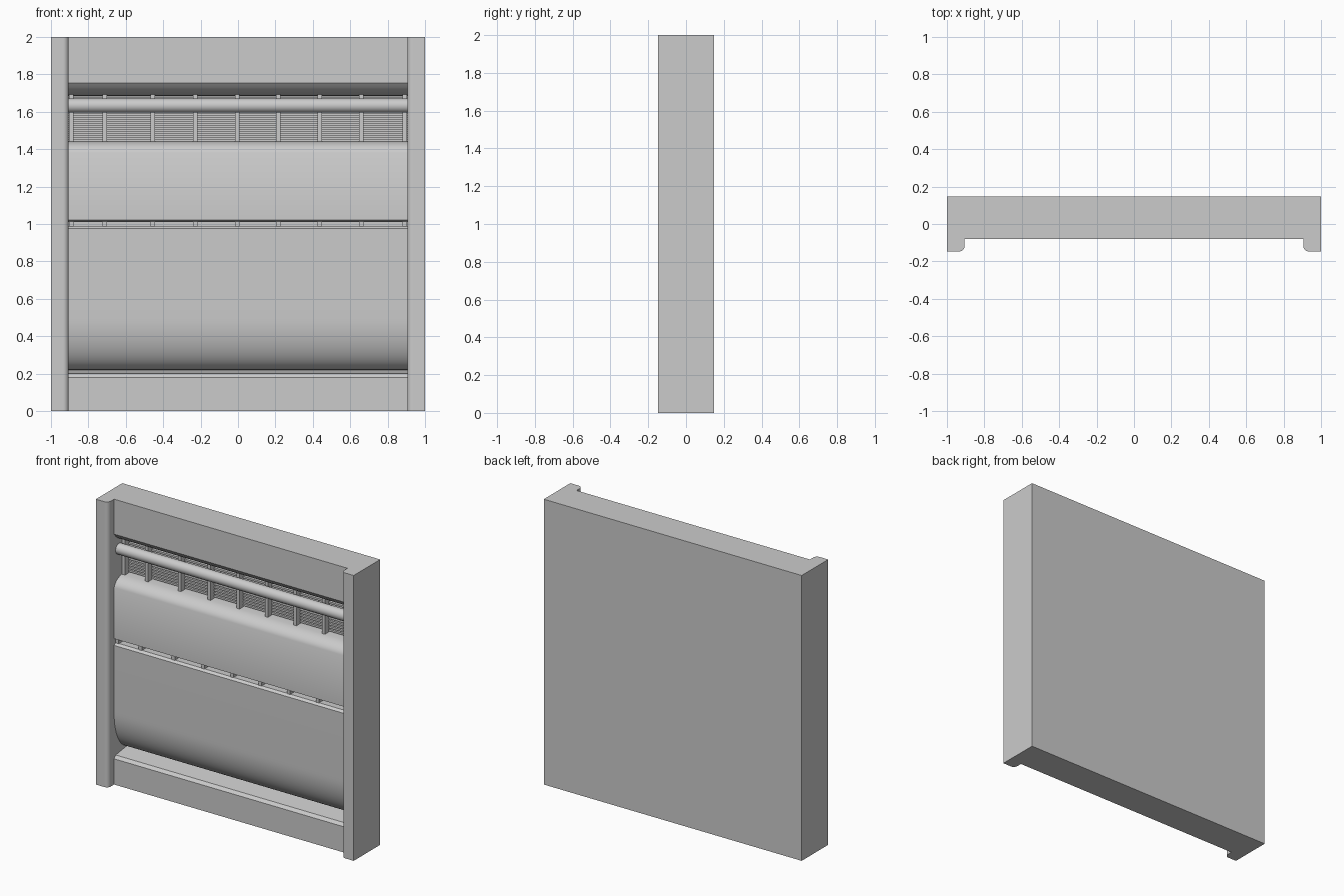
import bpy, bmesh, math
from mathutils import Vector

if "Cube" in bpy.data.objects:
    bpy.data.objects.remove(bpy.data.objects["Cube"])

INNER = 0.905      # half width of the opening between the pillars
FRONT, BACK = -0.147, 0.147
FACE = -0.08       # front plane of the wall


def finish(name, bm, angle=32):
    bmesh.ops.recalc_face_normals(bm, faces=bm.faces)
    mesh = bpy.data.meshes.new(name)
    bm.to_mesh(mesh)
    bm.free()
    ob = bpy.data.objects.new(name, mesh)
    bpy.context.collection.objects.link(ob)
    bpy.ops.object.select_all(action='DESELECT')
    ob.select_set(True)
    bpy.context.view_layer.objects.active = ob
    bpy.ops.object.shade_smooth_by_angle(angle=math.radians(angle))
    return ob


def extrude_profile(name, points, offset):
    bm = bmesh.new()
    face = bm.faces.new([bm.verts.new(p) for p in points])
    out = bmesh.ops.extrude_face_region(bm, geom=[face], use_keep_orig=True)
    moved = [v for v in out['geom'] if isinstance(v, bmesh.types.BMVert)]
    bmesh.ops.translate(bm, verts=moved, vec=Vector(offset))
    return finish(name, bm)


def box(name, x0, x1, y0, y1, z0, z1):
    pts = [(x0, y0, z0), (x1, y0, z0), (x1, y1, z0), (x0, y1, z0)]
    return extrude_profile(name, pts, (0, 0, z1 - z0))


def arc(cx, cy, rx, ry, a0, a1, n):
    return [(cx + rx * math.cos(math.radians(a0 + (a1 - a0) * i / n)),
             cy + ry * math.sin(math.radians(a0 + (a1 - a0) * i / n)))
            for i in range(n + 1)]


# Wall: one side profile (y, z) swept across the opening
wall = [(BACK, 0), (FACE, 0), (FACE, 0.18), (-0.062, 0.2), (0.08, 0.22)]
wall += arc(0.08, 0.5, 0.16, 0.28, 262, 180, 14)                    # rounded underside
wall += [(FACE, 0.975), (-0.062, 0.988), (-0.01, 0.988),            # middle slot
         (-0.01, 1.012), (-0.062, 1.012), (FACE, 1.022)]
wall += [(FACE, 1.38), (-0.069, 1.402), (-0.052, 1.42), (-0.026, 1.434),
         (0.004, 1.442), (0.065, 1.444)]                            # curved sill
wall += [(0.065, 1.685), (0.03, 1.688), (-0.005, 1.697), (-0.036, 1.711),
         (-0.06, 1.73), (FACE, 1.755)]                              # curved overhang
wall += [(FACE, 2), (BACK, 2)]
extrude_profile("wall_panel", [(-INNER, y, z) for y, z in wall], (2 * INNER, 0, 0))

# Side pillars with a rounded inner front corner
for side, label in ((-1, "left"), (1, "right")):
    prof = [(1, BACK), (1, FRONT)]
    prof += arc(INNER + 0.03, FRONT + 0.03, 0.03, 0.03, 270, 180, 8)
    prof += [(INNER, BACK)]
    extrude_profile(label + "_pillar", [(side * x, y, 0) for x, y in prof], (0, 0, 2))

# Horizontal pipe in the upper recess
bm = bmesh.new()
pipe = [bm.verts.new((-INNER, y, z)) for y, z in arc(-0.025, 1.633, 0.038, 0.038, 0, 348.75, 31)]
cap = bm.faces.new(pipe)
out = bmesh.ops.extrude_face_region(bm, geom=[cap], use_keep_orig=True)
bmesh.ops.translate(bm, vec=(2 * INNER, 0, 0),
                    verts=[v for v in out['geom'] if isinstance(v, bmesh.types.BMVert)])
finish("pipe", bm)

# Slats on the back of the upper recess
for i in range(11):
    z = 1.45 + i * 0.0215
    box("slat", -INNER, INNER, 0.045, 0.07, z, z + 0.013)

# Upright brackets behind the pipe and in the middle slot
for x in (-0.892, -0.713, -0.457, -0.228, -0.003, 0.216, 0.438, 0.66, 0.892):
    x0, x1 = max(x - 0.012, -INNER), min(x + 0.012, INNER)
    box("upper_bracket", x0, x1, 0.005, 0.066, 1.438, 1.692)
    box("slot_bracket", x0, x1, -0.064, -0.005, 0.984, 1.014)
